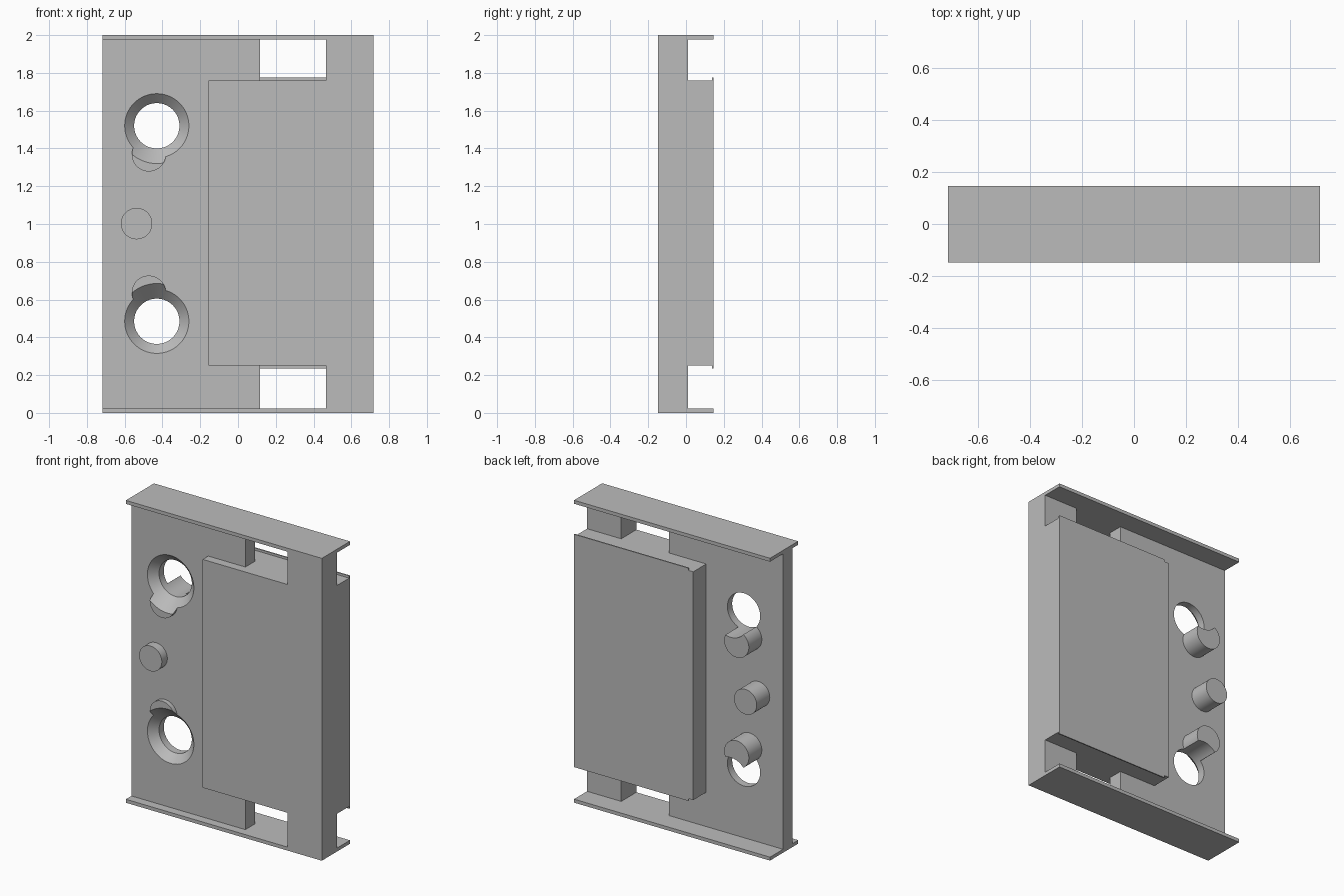
import bpy, bmesh, math
from mathutils import Matrix

cube = bpy.data.objects.get("Cube")
if cube:
    bpy.data.objects.remove(cube)

grey = bpy.data.materials.new("plain grey")
grey.use_nodes = True
colour = (0.5, 0.5, 0.5, 1)
grey.diffuse_color = colour
grey.node_tree.nodes["Principled BSDF"].inputs["Base Color"].default_value = colour

LEFT, RIGHT = -0.717, 0.717
FRONT, BACK = -0.148, 0.146
WEB_FRONT, WEB_BACK = -0.09, 0.01


def finish(name, bm):
    bmesh.ops.recalc_face_normals(bm, faces=bm.faces)
    mesh = bpy.data.meshes.new(name)
    bm.to_mesh(mesh)
    bm.free()
    ob = bpy.data.objects.new(name, mesh)
    bpy.context.collection.objects.link(ob)
    mesh.materials.append(grey)
    return ob


def box(name, x, y, z):
    bm = bmesh.new()
    bmesh.ops.create_cube(bm, size=1)
    for v in bm.verts:
        v.co = [lo + (c + 0.5) * (hi - lo) for c, (lo, hi) in zip(v.co, (x, y, z))]
    return finish(name, bm)


def lathe(name, x, z, profile, sides=64):
    """Closed solid turned around the y axis from (radius, y) points."""
    bm = bmesh.new()
    rings = []
    for r, y in profile:
        rings.append([bm.verts.new((x + r * math.cos(a), y, z + r * math.sin(a)))
                      for a in (math.tau * i / sides for i in range(sides))])
    for a, b in zip(rings, rings[1:]):
        for i in range(sides):
            j = (i + 1) % sides
            bm.faces.new((a[i], a[j], b[j], b[i]))
    bm.faces.new(rings[0])
    bm.faces.new(rings[-1])
    return finish(name, bm)


def combine(target, tools, operation):
    """Apply booleans, then drop the used tools."""
    for tool in tools:
        mod = target.modifiers.new("cut", "BOOLEAN")
        mod.operation, mod.solver, mod.object = operation, "EXACT", tool
    bpy.context.view_layer.update()
    graph = bpy.context.evaluated_depsgraph_get()
    mesh = bpy.data.meshes.new_from_object(target.evaluated_get(graph))
    target.modifiers.clear()
    target.data = mesh
    bm = bmesh.new()
    bm.from_mesh(mesh)
    bmesh.ops.remove_doubles(bm, verts=bm.verts, dist=1e-5)
    bmesh.ops.dissolve_limit(bm, angle_limit=0.002, verts=bm.verts, edges=bm.edges)
    bm.to_mesh(mesh)
    bm.free()


def discard(tools):
    for tool in tools:
        bpy.data.objects.remove(tool)


def smooth(ob):
    bpy.ops.object.select_all(action="DESELECT")
    ob.select_set(True)
    bpy.context.view_layer.objects.active = ob
    bpy.ops.object.shade_smooth_by_angle(angle=math.radians(30))


# Frame: thick block joined to end flanges by two column stubs
frame = box("frame", (-0.155, RIGHT), (FRONT, BACK), (0.25, 1.76))
pieces = [box("back_lip", (-0.12, RIGHT), (BACK - 0.008, BACK), (0.235, 1.775))]
for z0, z1, s0, s1 in ((0, 0.023, 0.01, 0.3), (1.977, 2, 1.7, 1.99)):
    pieces.append(box("flange", (LEFT, RIGHT), (FRONT, BACK), (z0, z1)))
    pieces.append(box("column", (0.467, RIGHT), (FRONT, WEB_BACK), (s0, s1)))
combine(frame, pieces, "UNION")
discard(pieces)

# Web plate and pins, with countersunk screw holes cut through both
web = box("web_plate", (LEFT, 0.117), (WEB_FRONT, WEB_BACK), (0.023, 1.977))
cutters = [lathe("hole_cutter", -0.43, z,
                 [(0.24, -0.16), (0.12, -0.04), (0.12, 0.2)]) for z in (0.485, 1.52)]
pins = [lathe("lower_pin", -0.472, 0.637, [(0.09, -0.12), (0.09, BACK)]),
        lathe("upper_pin", -0.472, 1.368, [(0.09, -0.12), (0.09, BACK)])]
combine(web, cutters, "DIFFERENCE")
for pin, cutter in zip(pins, cutters):
    combine(pin, [cutter], "DIFFERENCE")
discard(cutters)
pins.append(lathe("centre_pin", -0.537, 1.002, [(0.083, FRONT), (0.083, BACK)]))
for ob in pins + [web]:
    smooth(ob)
